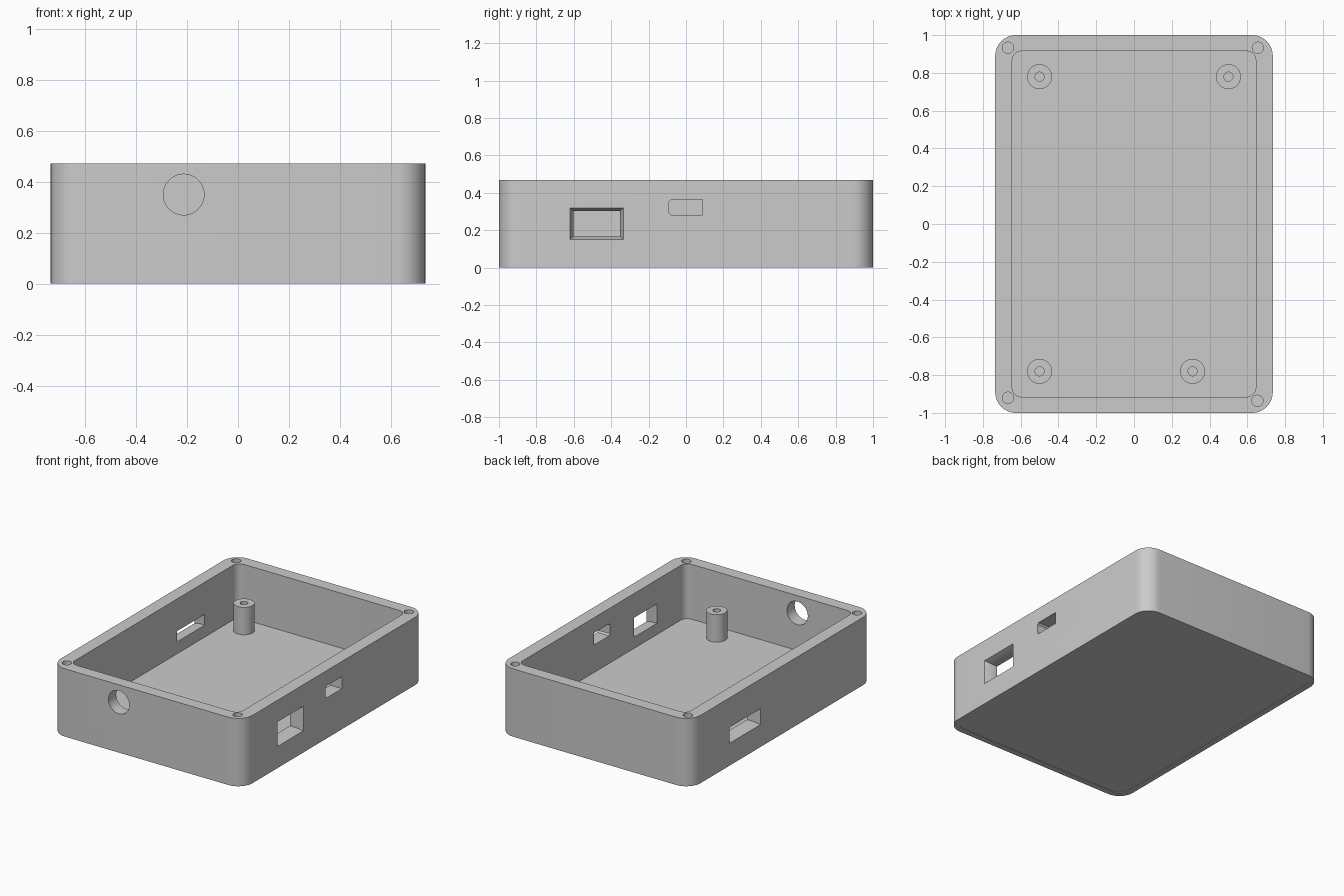
import bpy, bmesh, math
from mathutils import Vector

if "Cube" in bpy.data.objects:
    bpy.data.objects.remove(bpy.data.objects["Cube"])

grey = bpy.data.materials.new("plain grey")
grey.diffuse_color = (0.6, 0.6, 0.6, 1)
grey.use_nodes = True
grey.node_tree.nodes["Principled BSDF"].inputs["Base Color"].default_value = grey.diffuse_color


def loft(name, rings):
    """Solid through a list of matching point rings."""
    bm = bmesh.new()
    loops = [[bm.verts.new(p) for p in ring] for ring in rings]
    n = len(loops[0])
    for a, b in zip(loops, loops[1:]):
        for i in range(n):
            j = (i + 1) % n
            bm.faces.new((a[i], a[j], b[j], b[i]))
    bm.faces.new(loops[0])
    bm.faces.new(loops[-1])
    bmesh.ops.recalc_face_normals(bm, faces=bm.faces[:])
    mesh = bpy.data.meshes.new(name)
    bm.to_mesh(mesh)
    bm.free()
    obj = bpy.data.objects.new(name, mesh)
    bpy.context.collection.objects.link(obj)
    mesh.materials.append(grey)
    return obj


def rounded_block(name, hx, hy, r, z0, z1, steps=10):
    pts = []
    for k, (sx, sy) in enumerate(((1, 1), (-1, 1), (-1, -1), (1, -1))):
        for i in range(steps + 1):
            a = math.pi / 2 * (k + i / steps)
            pts.append((sx * (hx - r) + r * math.cos(a), sy * (hy - r) + r * math.sin(a)))
    return loft(name, [[(x, y, z) for x, y in pts] for z in (z0, z1)])


def rod(name, start, end, r, n=32):
    """Cylinder between two points."""
    start, end = Vector(start), Vector(end)
    turn = (end - start).to_track_quat('Z', 'Y')
    ring = [turn @ Vector((r * math.cos(2 * math.pi * i / n), r * math.sin(2 * math.pi * i / n), 0))
            for i in range(n)]
    return loft(name, [[c + p for p in ring] for c in (start, end)])


def funnel(name, side, y0, y1, z0, z1, lip=0.018, depth=0.045):
    """Side wall port, flared towards the outside."""
    def ring(x, d):
        return [(side * x, y, z) for y, z in ((y0 + d, z0 + d), (y1 - d, z0 + d),
                                              (y1 - d, z1 - d), (y0 + d, z1 - d))]
    return loft(name, [ring(0.78, -lip), ring(0.735, 0), ring(0.735 - depth, lip), ring(0.6, lip)])


def cut(obj, cutters):
    for c in cutters:
        bpy.context.view_layer.objects.active = obj
        m = obj.modifiers.new("cut", 'BOOLEAN')
        m.operation, m.solver, m.object = 'DIFFERENCE', 'EXACT', c
        bpy.ops.object.modifier_apply(modifier=m.name)
        bpy.data.objects.remove(c)


def smooth(obj):
    bpy.ops.object.select_all(action='DESELECT')
    obj.select_set(True)
    bpy.context.view_layer.objects.active = obj
    bpy.ops.object.shade_smooth_by_angle(angle=math.radians(30))


# Open tray with rounded corners
H, FLOOR = 0.47, 0.09
case = rounded_block("case", 0.735, 1.0, 0.11, 0, H)
cutters = [rounded_block("cavity", 0.645, 0.915, 0.05, FLOOR, H + 0.1),
           rounded_block("base_recess", 0.695, 0.96, 0.07, -0.05, 0.004)]

# Lid screw holes in the rim
for x, y in ((-0.667, 0.933), (0.656, 0.933), (-0.667, -0.92), (0.653, -0.936)):
    cutters.append(rod("screw_hole", (x, y, H - 0.2), (x, y, H + 0.05), 0.03, 24))

# Round cable hole in the front wall
cutters.append(rod("cable_hole", (-0.213, -1.1, 0.349), (-0.213, -0.85, 0.349), 0.08, 48))

# Flared ports on the right and left walls
cutters.append(funnel("right_port", 1, -0.62, -0.335, 0.15, 0.32))
cutters.append(funnel("left_port", -1, 0.235, 0.575, 0.155, 0.265))

# Small slot in the right wall, clipped at one end
slot = [(-0.09, 0.292), (-0.08, 0.281), (0.088, 0.281), (0.088, 0.364), (-0.08, 0.364), (-0.09, 0.353)]
cutters.append(loft("slot", [[(x, y, z) for y, z in slot] for x in (0.6, 0.8)]))
cut(case, cutters)
smooth(case)

# Board standoffs with blind screw holes
for i, (x, y) in enumerate(((-0.5, 0.78), (0.5, 0.78), (-0.5, -0.78), (0.31, -0.78))):
    post = rod(f"standoff_{i + 1}", (x, y, FLOOR - 0.01), (x, y, 0.28), 0.066)
    cut(post, [rod("post_hole", (x, y, 0.1), (x, y, 0.35), 0.024, 24)])
    smooth(post)
